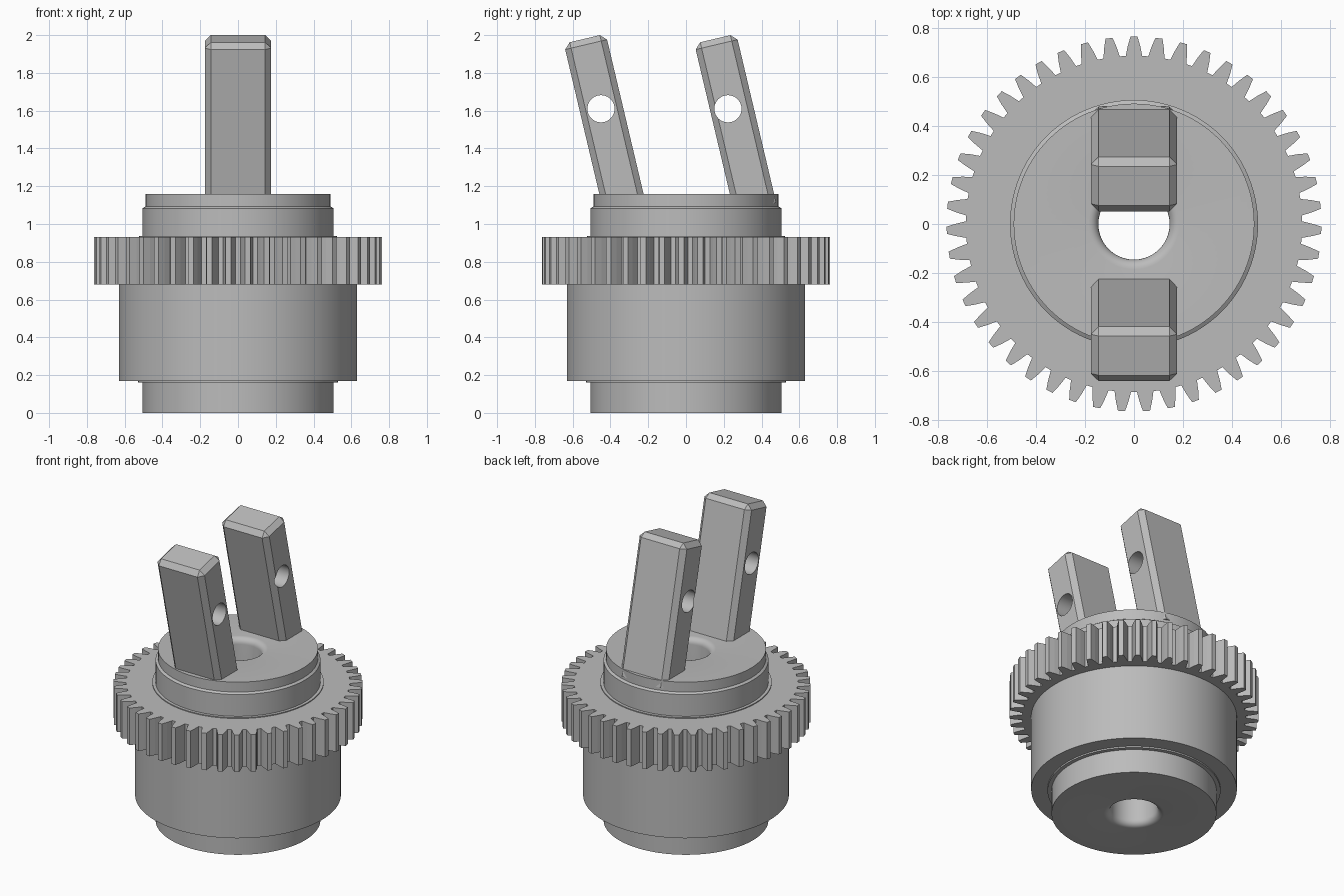
import bpy, bmesh, math
from mathutils import Matrix, Vector

cube = bpy.data.objects.get("Cube")
if cube:
    bpy.data.objects.remove(cube, do_unlink=True)

GREY = (0.5, 0.5, 0.5, 1)
steel = bpy.data.materials.new("plain_grey")
steel.use_nodes = True
steel.diffuse_color = GREY
steel.node_tree.nodes["Principled BSDF"].inputs["Base Color"].default_value = GREY


def finish(name, bm, smooth=True):
    bmesh.ops.recalc_face_normals(bm, faces=bm.faces)
    mesh = bpy.data.meshes.new(name)
    bm.to_mesh(mesh)
    bm.free()
    mesh.materials.append(steel)
    obj = bpy.data.objects.new(name, mesh)
    bpy.context.collection.objects.link(obj)
    if smooth:
        bpy.ops.object.select_all(action='DESELECT')
        obj.select_set(True)
        bpy.context.view_layer.objects.active = obj
        bpy.ops.object.shade_smooth_by_angle(angle=math.radians(30))
    return obj


def bridge_loops(bm, loops):
    """Join a closed sequence of closed vertex loops with quads."""
    n = len(loops[0])
    for a, b in zip(loops, loops[1:] + loops[:1]):
        for i in range(n):
            j = (i + 1) % n
            bm.faces.new((a[i], a[j], b[j], b[i]))


def ring(bm, r, z, n):
    return [bm.verts.new((r * math.cos(t), r * math.sin(t), z))
            for t in (math.tau * i / n for i in range(n))]


# Turned body with a through bore whose rims are rounded
BORE, FILLET, TOP = 0.145, 0.04, 1.16
arc = [math.pi / 2 * k / 6 for k in range(7)]
rim = [(BORE + FILLET * (1 - math.cos(a)), FILLET * (1 - math.sin(a))) for a in arc]
outer = [(0.505, 0), (0.505, 0.16), (0.53, 0.16), (0.53, 0.17), (0.63, 0.17),
         (0.63, 0.8), (0.525, 0.8), (0.525, 0.936), (0.505, 0.936),
         (0.505, 1.083), (0.49, 1.093), (0.49, TOP)]
profile = rim + outer + [(r, TOP - z) for r, z in reversed(rim)]
bm = bmesh.new()
bridge_loops(bm, [ring(bm, r, z, 96) for r, z in profile])
finish("turned_body", bm)

# Spur gear: each tooth is a list of (angle offset, radius)
TEETH = 47
tooth = [(-0.049, 0.685), (-0.035, 0.725), (-0.019, 0.763),
         (0.019, 0.763), (0.035, 0.725), (0.049, 0.685)]
outline = [(math.pi / 2 + math.tau * k / TEETH + da, r)
           for k in range(TEETH) for da, r in tooth]
bm = bmesh.new()


def gear_loop(z, radius=None):
    return [bm.verts.new(((radius or r) * math.cos(a), (radius or r) * math.sin(a), z))
            for a, r in outline]


low, high = 0.68, 0.93
bridge_loops(bm, [gear_loop(low, 0.5), gear_loop(low), gear_loop(high), gear_loop(high, 0.5)])
finish("gear_ring", bm, smooth=False)


# Leaning chamfered prongs, each drilled sideways
def prong(name, top_y, hole_y):
    length, top_z, hole_z = 0.92, 1.981, 1.61
    bm = bmesh.new()
    bmesh.ops.create_cube(bm, size=1, matrix=Matrix.Translation((0, 0, -length / 2))
                          @ Matrix.Diagonal((0.352, 0.228, length, 1)))
    edges = [e for e in bm.edges if max(v.co.z for v in e.verts) > -0.01]
    bmesh.ops.bevel(bm, geom=edges, offset=0.032, segments=1, affect='EDGES')
    bm.transform(Matrix.Translation((0, top_y, top_z)) @ Matrix.Rotation(math.radians(13.3), 4, 'X'))
    obj = finish(name, bm, smooth=False)

    bm = bmesh.new()
    bmesh.ops.create_cone(bm, cap_ends=True, segments=40, radius1=0.072, radius2=0.072, depth=1,
                          matrix=Matrix.Translation((0, hole_y, hole_z))
                          @ Matrix.Rotation(math.pi / 2, 4, 'Y'))
    cutter = finish("hole_cutter", bm, smooth=False)
    cutter.hide_render = True
    mod = obj.modifiers.new("hole", 'BOOLEAN')
    mod.object, mod.operation, mod.solver = cutter, 'DIFFERENCE', 'EXACT'
    bpy.ops.object.select_all(action='DESELECT')
    obj.select_set(True)
    bpy.context.view_layer.objects.active = obj
    bpy.ops.object.modifier_apply(modifier=mod.name)
    bpy.data.objects.remove(cutter, do_unlink=True)
    bpy.ops.object.shade_smooth_by_angle(angle=math.radians(30))


prong("front_prong", -0.536, -0.45)
prong("back_prong", 0.155, 0.222)
